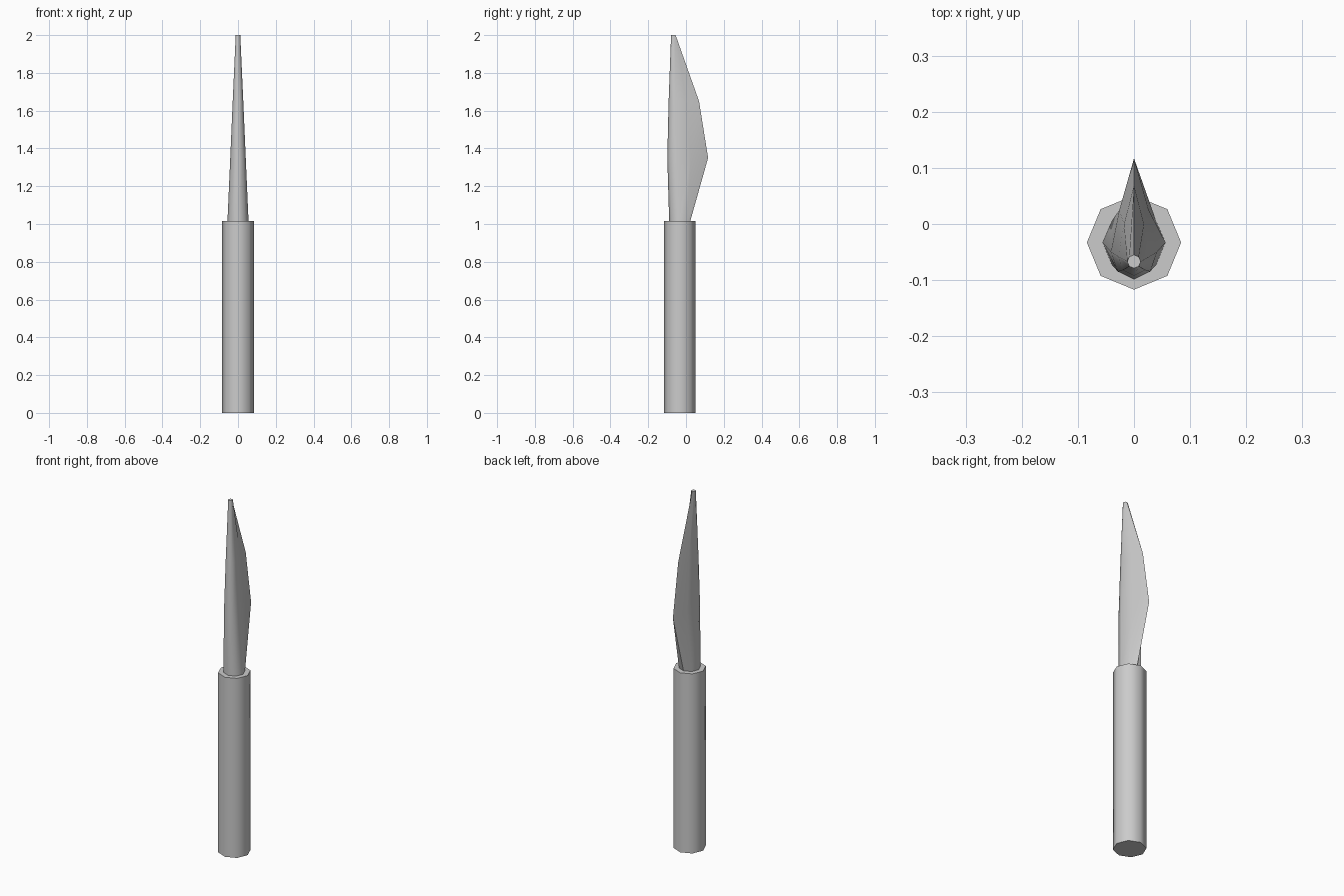
import bpy, bmesh, math

if "Cube" in bpy.data.objects:
    bpy.data.objects.remove(bpy.data.objects["Cube"])

def loft(name, rings):
    """Skin a closed solid through rings of equal point count."""
    bm = bmesh.new()
    loops = [[bm.verts.new(p) for p in ring] for ring in rings]
    for a, b in zip(loops, loops[1:]):
        for i in range(len(a)):
            j = (i + 1) % len(a)
            bm.faces.new((a[i], a[j], b[j], b[i]))
    bm.faces.new(loops[0][::-1])
    bm.faces.new(loops[-1])
    bmesh.ops.recalc_face_normals(bm, faces=bm.faces)
    mesh = bpy.data.meshes.new(name)
    bm.to_mesh(mesh)
    bm.free()
    obj = bpy.data.objects.new(name, mesh)
    bpy.context.collection.objects.link(obj)
    bpy.ops.object.select_all(action='DESELECT')
    obj.select_set(True)
    bpy.context.view_layer.objects.active = obj
    bpy.ops.object.shade_smooth_by_angle(angle=math.radians(60))
    return obj

def ring(z, half_width, mid, back, edge):
    """Octagon with its back and cutting-edge corners stretched along y."""
    pts = []
    for i in range(8):
        a = math.tau * i / 8
        s = math.sin(a)
        reach = edge - mid if s > 0 else mid - back
        pts.append((half_width * math.cos(a), mid + reach * s, z))
    # flatten the cheeks so the stretched side becomes a wedge
    if edge - mid > half_width * 1.3:
        for i in (1, 3):
            x, y, zz = pts[i]
            pts[i] = (x * 0.9, mid + (edge - mid) * 0.45, zz)
    return pts

# handle: plain eight-sided rod
loft("handle", [ring(z, 0.084, -0.033, -0.117, 0.051) for z in (0, 1.015)])

# blade: (height, half width, middle y, back y, edge y)
stations = [
    (1.01, 0.056, -0.033, -0.089, 0.021),
    (1.35, 0.041, -0.050, -0.099, 0.117),
    (1.65, 0.028, -0.058, -0.092, 0.069),
    (2.00, 0.012, -0.067, -0.079, -0.055),
]
loft("blade", [ring(*s) for s in stations])
